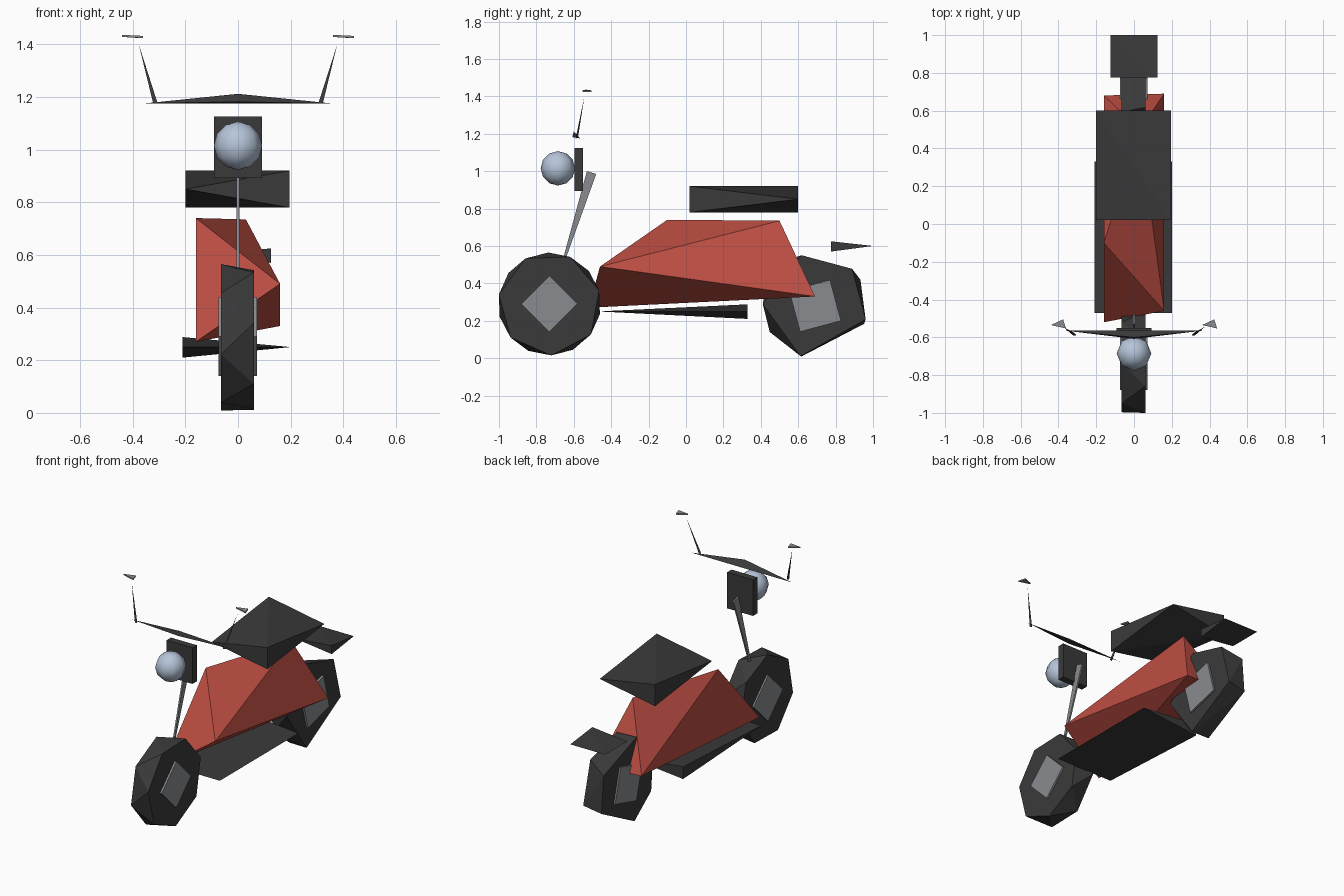
import bpy
import bmesh
import math
from mathutils import Vector

default_cube = bpy.data.objects.get("Cube")
if default_cube:
    bpy.data.objects.remove(default_cube, do_unlink=True)


def make_material(name, red, green, blue):
    material = bpy.data.materials.new(name)
    material.use_nodes = True
    colour = (red, green, blue, 1)
    material.diffuse_color = colour
    material.node_tree.nodes["Principled BSDF"].inputs["Base Color"].default_value = colour
    return material


dark_grey = make_material("dark grey", .042, .042, .042)
body_red = make_material("body red", .5, .075, .055)
metal_grey = make_material("metal grey", .25, .26, .28)
lamp_blue = make_material("lamp pale blue", .47, .56, .7)


def add_object(name, bm, material):
    """Turn a bmesh into a named, single-coloured object."""
    bmesh.ops.recalc_face_normals(bm, faces=bm.faces)
    mesh = bpy.data.meshes.new(name)
    bm.to_mesh(mesh)
    bm.free()
    mesh.materials.append(material)
    part = bpy.data.objects.new(name, mesh)
    bpy.context.collection.objects.link(part)
    return part


def add_hull(name, points, material):
    """Faceted solid wrapped around a few corner points."""
    bm = bmesh.new()
    for point in points:
        bm.verts.new(point)
    result = bmesh.ops.convex_hull(bm, input=bm.verts)
    spare = {item for item in result["geom_interior"] + result["geom_unused"]
             if isinstance(item, bmesh.types.BMVert)}
    bmesh.ops.delete(bm, geom=list(spare), context="VERTS")
    return add_object(name, bm, material)


def add_plate(name, points, direction, thickness, material):
    """Thin flat part: the points pushed both ways along a direction."""
    offset = Vector(direction) * thickness / 2
    corners = [Vector(p) + offset for p in points]
    corners += [Vector(p) - offset for p in points]
    return add_hull(name, corners, material)


def ring(x, centre, radius, angles):
    """Points around a wheel axle, angles in degrees from the rear."""
    y, z = centre
    return [(x, y + radius * math.cos(math.radians(a)),
             z + radius * math.sin(math.radians(a))) for a in angles]


def even_angles(count, start):
    return [start + step * 360 / count for step in range(count)]


# Wheels: coarse tyres whose two sides are turned against each other
def add_wheel(prefix, centre, radius, left_angles, right_angles, hub_radius, hub_turn):
    tyre = ring(.06, centre, radius, left_angles) + ring(-.065, centre, radius, right_angles)
    add_hull(prefix + "_tyre", tyre, dark_grey)
    hub_angles = even_angles(4, hub_turn)
    hub = ring(.072, centre, hub_radius, hub_angles) + ring(-.075, centre, hub_radius, hub_angles)
    add_hull(prefix + "_hub", hub, metal_grey)


add_wheel("front", (-.73, .29), .275, even_angles(7, 15), even_angles(7, 40), .15, 0)
add_wheel("rear", (.69, .28), .28, [45, 105, 178, 254, 345],
          [30, 110, 160, 210, 255, 340], .16, 60)

# Body: one faceted shell
add_hull("body", [
    (.16, -.46, .49), (.16, .69, .33), (.03, .5, .735),
    (-.16, -.1, .74), (-.16, -.52, .27), (-.16, .68, .35)], body_red)

# Seat: two full-height corners, two corners pinched to an edge
add_hull("seat", [
    (.195, .02, .92), (.195, .02, .78), (-.2, .6, .92),
    (-.2, .6, .78), (-.2, .02, .85), (.195, .6, .85)], dark_grey)

# Floorboard: wedge tapering to the front and to the left
add_hull("floorboard", [
    (-.21, -.47, .25), (.2, -.47, .25), (.2, .33, .25),
    (-.21, .33, .21), (-.21, .33, .288)], dark_grey)

# Rear mudguard: wedge tapering to the back
add_hull("rear_mudguard", [
    (-.125, .775, .6), (-.125, 1, .6), (.125, 1, .6),
    (.125, .775, .57), (.125, .775, .625)], dark_grey)

# Fork: flat tapering blade
add_plate("fork", [(0, -.655, .54), (0, -.64, .54), (0, -.48, .985), (0, -.53, 1)],
          (1, 0, 0), .01, metal_grey)

# Front panel behind the headlight
add_plate("front_panel", [(x, -.573, z) for x in (-.092, .092) for z in (.893, 1.125)],
          (0, 1, 0), .045, dark_grey)

# Headlight: small rounded lamp
lamp = bmesh.new()
bmesh.ops.create_uvsphere(lamp, u_segments=8, v_segments=6, radius=.092)
bmesh.ops.translate(lamp, verts=lamp.verts, vec=(0, -.685, 1.015))
for face in lamp.faces:
    face.smooth = True
add_object("headlight", lamp, lamp_blue)

# Handlebar: bar pointed at both ends
add_hull("handlebar", [
    (-.36, -.565, 1.175), (.36, -.565, 1.175), (0, -.6, 1.212),
    (0, -.608, 1.182), (0, -.575, 1.18)], dark_grey)

# Mirrors and their thin stalks
for side, sign in (("left", 1), ("right", -1)):
    add_hull(side + "_mirror_stalk", [
        (sign * .305, -.59, 1.175), (sign * .322, -.59, 1.175),
        (sign * .314, -.578, 1.178), (sign * .377, -.543, 1.4)], dark_grey)
    add_plate(side + "_mirror", [
        (sign * .4 - .04, -.535, 1.432), (sign * .4 + .025, -.505, 1.428),
        (sign * .4 + .04, -.553, 1.428)], (0, 0, 1), .008, metal_grey)
